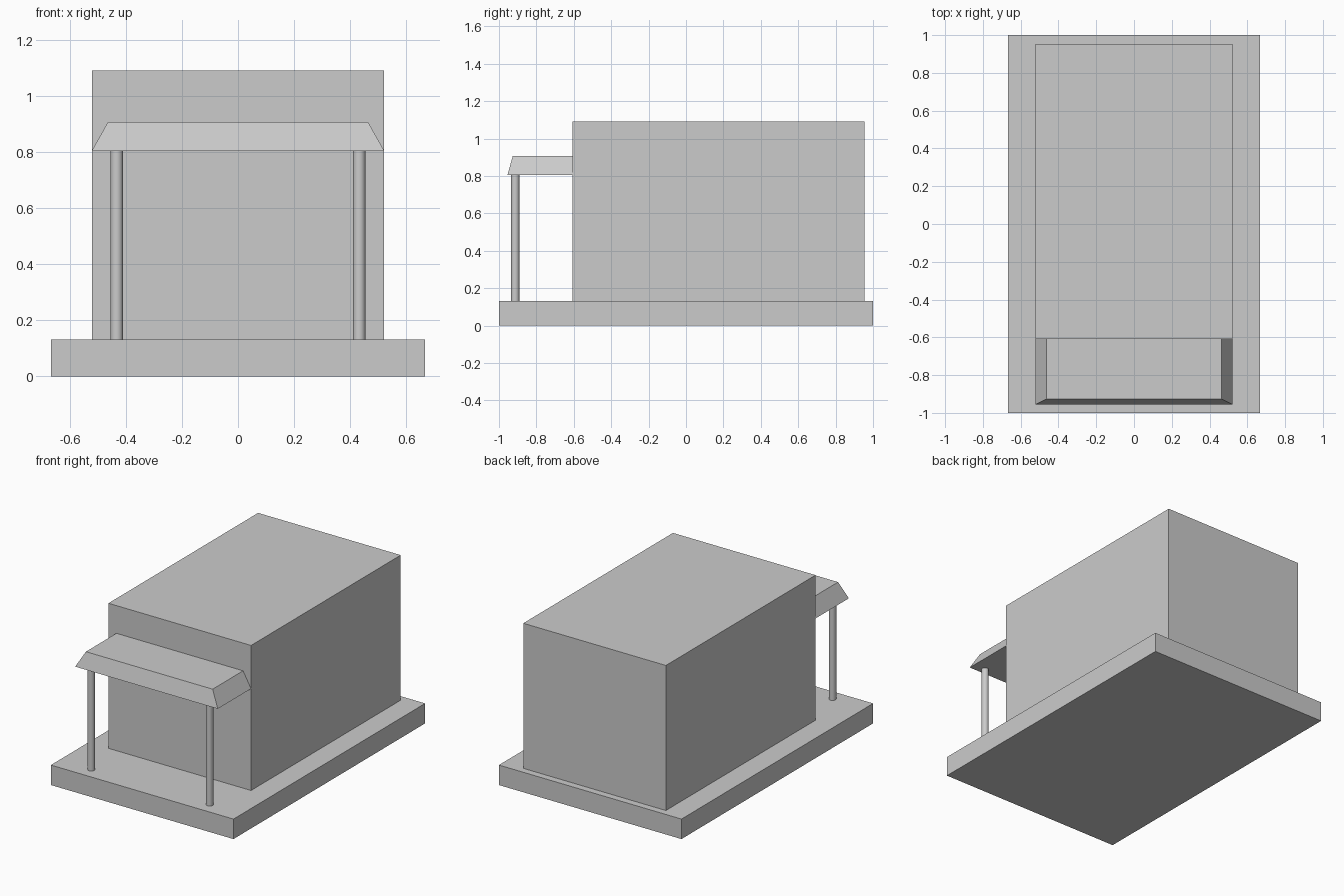
import bpy, bmesh

if "Cube" in bpy.data.objects:
    bpy.data.objects.remove(bpy.data.objects["Cube"])


def box(name, x, y0, y1, z0, z1, top_x=None, top_y0=None):
    """Box symmetric in x; the top may be narrower and set back at the front."""
    bm = bmesh.new()
    bmesh.ops.create_cube(bm, size=1)
    for v in bm.verts:
        top = v.co.z > 0
        half = top_x if top and top_x is not None else x
        front = top_y0 if top and top_y0 is not None else y0
        v.co = (half if v.co.x > 0 else -half,
                y1 if v.co.y > 0 else front,
                z1 if top else z0)
    mesh = bpy.data.meshes.new(name)
    bm.to_mesh(mesh)
    bm.free()
    obj = bpy.data.objects.new(name, mesh)
    bpy.context.collection.objects.link(obj)
    return obj


BASE_TOP, CANOPY_Z = 0.132, 0.804

# Ground slab and main building block
box("base_slab", 0.667, -1, 1, 0, BASE_TOP)
box("building", 0.521, -0.608, 0.954, BASE_TOP, 1.09)

# Porch canopy with sloped front and sides, flush to the wall
box("porch_canopy", 0.521, -0.955, -0.608, CANOPY_Z, 0.907,
    top_x=0.463, top_y0=-0.926)

# Round porch posts
for side, x in (("left", -0.432), ("right", 0.432)):
    bpy.ops.mesh.primitive_cylinder_add(
        vertices=32, radius=0.022, depth=CANOPY_Z - BASE_TOP,
        location=(x, -0.913, (CANOPY_Z + BASE_TOP) / 2))
    post = bpy.context.object
    post.name = f"{side}_porch_post"
    bpy.ops.object.shade_smooth_by_angle()
